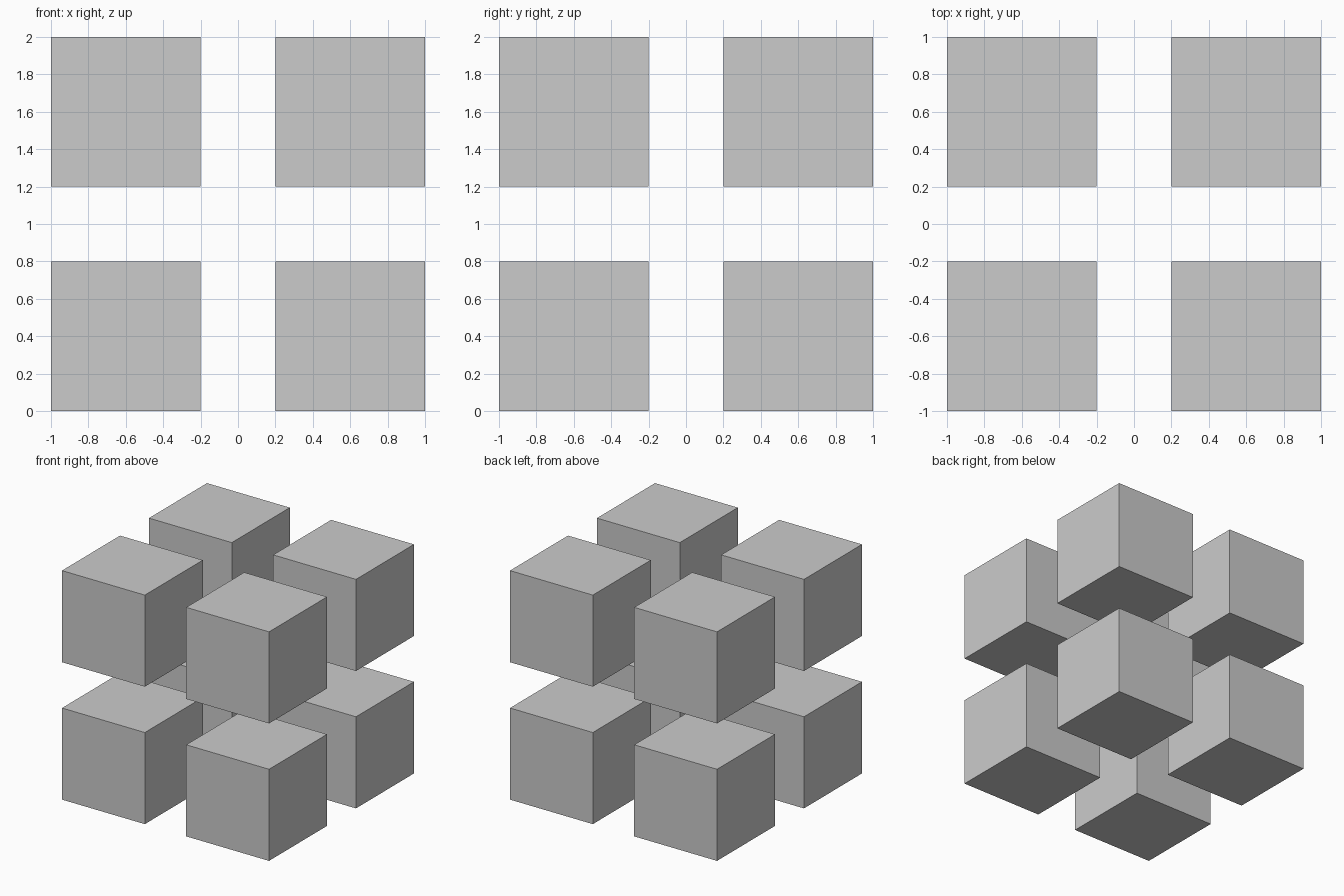
import bpy

if "Cube" in bpy.data.objects:
    bpy.data.objects.remove(bpy.data.objects["Cube"])

SIZE = 0.8     # edge of each cube
OFFSET = 0.6   # cube centre distance from the middle on every axis

# Eight separate cubes, one at each corner of a larger cube
for z, level in ((1 - OFFSET, "lower"), (1 + OFFSET, "upper")):
    for y, depth in ((-OFFSET, "front"), (OFFSET, "back")):
        for x, side in ((-OFFSET, "left"), (OFFSET, "right")):
            bpy.ops.mesh.primitive_cube_add(size=SIZE, location=(x, y, z))
            bpy.context.object.name = f"{level}_{depth}_{side}_cube"
